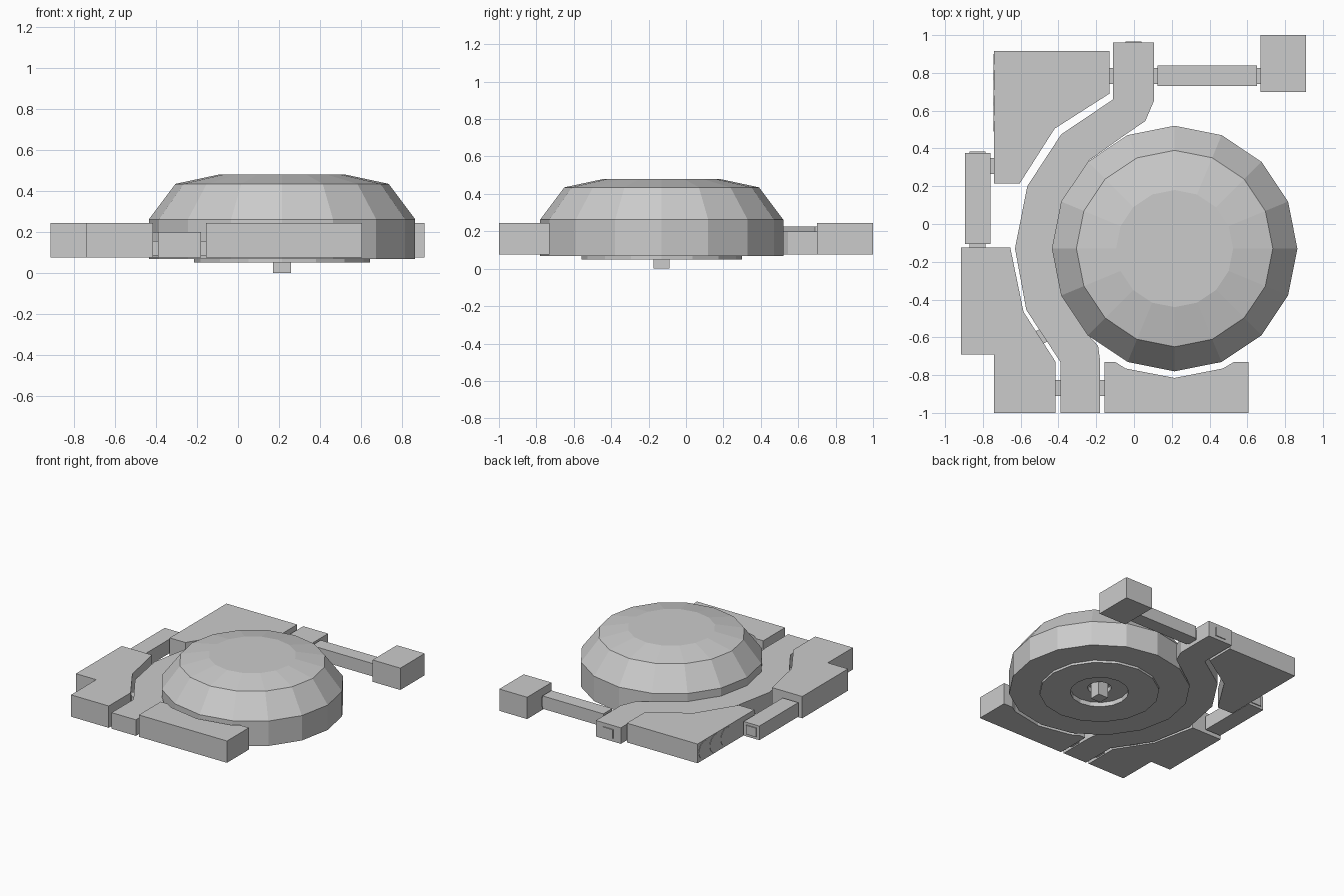
import bpy, bmesh, math

cube = bpy.data.objects.get("Cube")
if cube:
    bpy.data.objects.remove(cube, do_unlink=True)

grey = bpy.data.materials.new("plain_grey")
grey.use_nodes = True
grey.diffuse_color = (0.6, 0.6, 0.6, 1)
grey.node_tree.nodes["Principled BSDF"].inputs["Base Color"].default_value = (0.6, 0.6, 0.6, 1)


def finish(name, bm):
    bmesh.ops.recalc_face_normals(bm, faces=bm.faces)
    mesh = bpy.data.meshes.new(name)
    bm.to_mesh(mesh)
    bm.free()
    mesh.materials.append(grey)
    obj = bpy.data.objects.new(name, mesh)
    bpy.context.collection.objects.link(obj)
    return obj


def slab(name, outline, bottom, top):
    """Extrude a plan outline upwards."""
    bm = bmesh.new()
    face = bm.faces.new([bm.verts.new((x, y, bottom)) for x, y in outline])
    result = bmesh.ops.extrude_face_region(bm, geom=[face])
    raised = [v for v in result["geom"] if isinstance(v, bmesh.types.BMVert)]
    bmesh.ops.translate(bm, verts=raised, vec=(0, 0, top - bottom))
    return finish(name, bm)


def box(name, x0, x1, y0, y1, bottom, top):
    return slab(name, [(x0, y0), (x1, y0), (x1, y1), (x0, y1)], bottom, top)


def lathe(name, profile, centre, sides):
    """Turn a closed (radius, height) profile about a vertical axis."""
    bm = bmesh.new()
    verts = [bm.verts.new((r, 0, z)) for r, z in profile]
    edges = [bm.edges.new(pair) for pair in zip(verts, verts[1:])]
    bmesh.ops.spin(bm, geom=verts + edges, cent=(0, 0, 0), axis=(0, 0, 1),
                   angle=math.tau, steps=sides, use_duplicate=False)
    bmesh.ops.remove_doubles(bm, verts=bm.verts, dist=0.0005)
    bmesh.ops.translate(bm, verts=bm.verts, vec=(*centre, 0))
    return finish(name, bm)


# Faceted dome with stepped, recessed underside
CENTRE = (0.215, -0.13)
lathe("dome", [(0, 0.48), (0.31, 0.48), (0.52, 0.435), (0.65, 0.262), (0.65, 0.068),
               (0.43, 0.068), (0.43, 0.05), (0.21, 0.05), (0.21, 0.085),
               (0.085, 0.085), (0.085, 0.12), (0, 0.12)], CENTRE, 16)
box("bottom_peg", 0.172, 0.258, -0.173, -0.087, 0, 0.12)

# Curved arm wrapping around the dome
slab("curved_arm", [(-0.11, 0.96), (0.105, 0.96), (0.105, 0.65), (0.06, 0.545),
                    (-0.05, 0.47), (-0.24, 0.335), (-0.36, 0.1), (-0.4, -0.13),
                    (-0.36, -0.35), (-0.24, -0.59), (-0.19, -0.645), (-0.18, -0.72),
                    (-0.18, -1), (-0.39, -1), (-0.39, -0.73), (-0.57, -0.455),
                    (-0.63, -0.13), (-0.565, 0.2), (-0.385, 0.475), (-0.11, 0.66)],
     0.075, 0.2)
box("arm_end_plate", -0.045, 0.04, 0.96, 0.967, 0.1, 0.17)

# Flat panels around the arm
slab("back_panel", [(-0.74, 0.915), (-0.13, 0.915), (-0.13, 0.69), (-0.42, 0.505),
                    (-0.605, 0.215), (-0.74, 0.215)], 0.075, 0.225)
slab("front_panel", [(-0.915, -0.125), (-0.655, -0.125), (-0.585, -0.465),
                     (-0.415, -0.73), (-0.415, -1), (-0.74, -1), (-0.74, -0.69),
                     (-0.915, -0.69)], 0.075, 0.245)
slab("front_bar", [(-0.155, -0.73), (-0.1, -0.73), (-0.045, -0.765), (0.215, -0.815),
                   (0.47, -0.765), (0.53, -0.73), (0.605, -0.73), (0.605, -1),
                   (-0.155, -1)], 0.075, 0.245)

# Back rod and end block, and the side link
box("end_block", 0.67, 0.91, 0.7, 1, 0.075, 0.245)
box("back_rod", 0.125, 0.65, 0.73, 0.84, 0.1, 0.2)
box("side_link", -0.895, -0.76, -0.105, 0.375, 0.09, 0.2)
box("link_end_plate", -0.87, -0.785, 0.375, 0.383, 0.11, 0.18)

# Small connectors between neighbouring parts
for i, x in enumerate((-0.135, 0.1, 0.645)):
    box(f"back_connector_{i + 1}", x, x + 0.03, 0.74, 0.825, 0.105, 0.18)
for i, x in enumerate((-0.42, -0.185)):
    box(f"front_connector_{i + 1}", x, x + 0.035, -0.91, -0.825, 0.085, 0.155)
box("link_side_connector", -0.765, -0.735, 0.265, 0.35, 0.105, 0.175)
box("link_front_connector", -0.87, -0.785, -0.13, -0.1, 0.105, 0.175)
slab("arm_connector", [(-0.525, -0.57), (-0.495, -0.555), (-0.455, -0.62),
                       (-0.485, -0.635)], 0.085, 0.16)

# Round plates on the outer edge of the back panel
for i in range(3):
    bm = bmesh.new()
    bmesh.ops.create_cone(bm, cap_ends=True, segments=16, radius1=0.07, radius2=0.07, depth=0.006)
    plate = finish(f"round_plate_{i + 1}", bm)
    plate.rotation_euler = (0, math.pi / 2, 0)
    plate.location = (-0.74, 0.56 + i * 0.135, 0.15)
